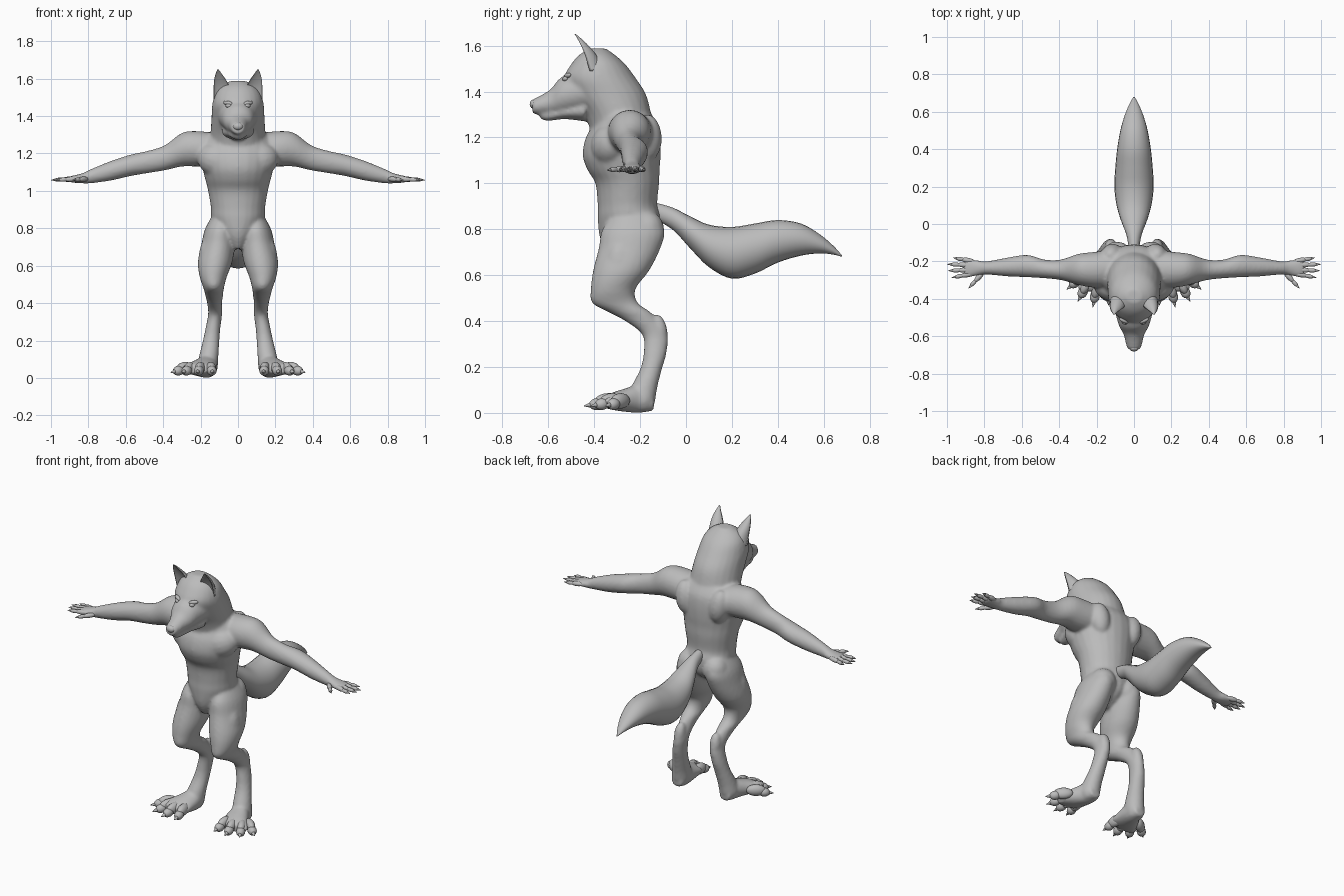
import bpy
import bmesh
import math
from mathutils import Matrix, Vector

default_cube = bpy.data.objects.get("Cube")
if default_cube:
    bpy.data.objects.remove(default_cube)

grey = bpy.data.materials.new("plain_grey")
grey.use_nodes = True
grey.diffuse_color = (.5, .5, .5, 1)
grey.node_tree.nodes["Principled BSDF"].inputs["Base Color"].default_value = grey.diffuse_color


def catmull(a, b, c, d, t):
    """Smooth curve value between b and c."""
    return b + .5 * t * (c - a + t * (2 * a - 5 * b + 4 * c - d + t * (3 * (b - c) + d - a)))


def refine(sections, steps=4):
    """Insert smooth in-between sections."""
    result = []
    last = len(sections) - 1
    for i in range(last):
        near = [sections[max(0, min(last, i + k))] for k in (-1, 0, 1, 2)]
        for step in range(steps):
            result.append([catmull(*values, step / steps) for values in zip(*near)])
    return result + [list(sections[-1])]


def loft(bm, axis, sections, sides=24, dish=None):
    """Skin ellipses along an axis; a section is (position, low, high, low, high)
    with the bounds on the two other axes. A dish value folds the low half inward."""
    first, second = [k for k in range(3) if k != axis]
    rings = []
    for pos, lo_a, hi_a, lo_b, hi_b in refine(sections):
        ring = []
        for k in range(sides):
            angle = math.tau * k / sides
            across, along = math.cos(angle), math.sin(angle)
            if dish is not None and along < 0:
                along *= dish
            point = Vector()
            point[axis] = pos
            point[first] = (lo_a + hi_a + across * (hi_a - lo_a)) / 2
            point[second] = (lo_b + hi_b + along * (hi_b - lo_b)) / 2
            ring.append(bm.verts.new(point))
        rings.append(ring)
    for lower, upper in zip(rings, rings[1:]):
        for k in range(sides):
            n = (k + 1) % sides
            bm.faces.new((lower[k], lower[n], upper[n], upper[k]))
    bm.faces.new(rings[0])
    bm.faces.new(rings[-1])


def aim(start, end):
    """Frame at the midpoint with its z axis from start to end."""
    start, end = Vector(start), Vector(end)
    turn = (end - start).to_track_quat('Z', 'Y').to_matrix().to_4x4()
    return Matrix.Translation((start + end) / 2) @ turn, (end - start).length


def pod(bm, start, end, width, depth=None):
    """Ellipsoid stretched between two points."""
    frame, length = aim(start, end)
    size = Matrix.Diagonal((width, depth or width, length / 2, 1))
    bmesh.ops.create_uvsphere(bm, u_segments=16, v_segments=12, radius=1, matrix=frame @ size)


def claw(bm, start, end, radius):
    frame, length = aim(start, end)
    bmesh.ops.create_cone(bm, segments=10, radius1=radius, radius2=radius * .1,
                          depth=length, cap_ends=True, matrix=frame)


def finish(name, bm):
    bmesh.ops.recalc_face_normals(bm, faces=bm.faces)
    mesh = bpy.data.meshes.new(name)
    bm.to_mesh(mesh)
    mesh.materials.append(grey)
    mesh.shade_smooth()
    obj = bpy.data.objects.new(name, mesh)
    bpy.context.collection.objects.link(obj)
    return obj


def finish_pair(name, bm):
    """Left part plus its mirrored right part."""
    finish("left_" + name, bm)
    bmesh.ops.scale(bm, vec=(-1, 1, 1), verts=bm.verts)
    finish("right_" + name, bm)
    bm.free()


# Left limbs, later mirrored into the body
body = bmesh.new()
arm = [(.12, -.34, -.14, 1.13, 1.31), (.22, -.34, -.15, 1.13, 1.32), (.3, -.325, -.16, 1.13, 1.31),
       (.39, -.3, -.19, 1.11, 1.245), (.48, -.29, -.19, 1.095, 1.215), (.57, -.285, -.165, 1.08, 1.195),
       (.68, -.28, -.18, 1.055, 1.16), (.79, -.27, -.2, 1.04, 1.115), (.83, -.275, -.195, 1.04, 1.095),
       (.89, -.285, -.185, 1.045, 1.08), (.91, -.27, -.2, 1.05, 1.075)]
loft(body, 0, arm)

leg = [(.88, .07, .13, -.3, -.16), (.8, .02, .175, -.365, -.095), (.72, .015, .195, -.38, -.11),
       (.62, .03, .215, -.405, -.16), (.54, .06, .205, -.415, -.22), (.48, .075, .185, -.41, -.21),
       (.44, .08, .175, -.34, -.155), (.4, .085, .165, -.265, -.12), (.34, .085, .16, -.19, -.08),
       (.26, .095, .175, -.185, -.085), (.19, .1, .19, -.2, -.105), (.11, .105, .21, -.24, -.125),
       (.05, .11, .22, -.25, -.135), (.01, .13, .2, -.23, -.15)]
loft(body, 2, leg)

foot = [(-.14, .13, .2, .01, .07), (-.2, .11, .22, 0, .12), (-.27, .11, .26, .005, .105),
        (-.33, .115, .3, .015, .085), (-.36, .14, .29, .025, .07)]
loft(body, 1, foot)

# Muscle masses: chest, buttock, outer thigh, hock, shoulder blade
pod(body, (.02, -.36, 1.13), (.21, -.31, 1.2), .08, .09)
pod(body, (.08, -.17, .72), (.09, -.17, .88), .075)
pod(body, (.15, -.28, .76), (.15, -.3, .52), .06, .07)
pod(body, (.12, -.13, .43), (.125, -.1, .3), .033)
pod(body, (.1, -.16, 1.1), (.13, -.17, 1.3), .06, .06)

copy = bmesh.ops.duplicate(body, geom=body.verts[:] + body.edges[:] + body.faces[:])["geom"]
bmesh.ops.scale(body, vec=(-1, 1, 1), verts=[v for v in copy if isinstance(v, bmesh.types.BMVert)])


def central(axis, rows):
    """Loft symmetric about x = 0, rows are (position, half width, low, high)."""
    loft(body, axis, [(p, -w, w, lo, hi) for p, w, lo, hi in rows])


# Torso
central(2, [(.69, .03, -.34, -.22), (.76, .09, -.375, -.13), (.85, .14, -.385, -.11),
            (.91, .145, -.385, -.125), (1, .16, -.395, -.117), (1.06, .175, -.43, -.115),
            (1.12, .19, -.45, -.11), (1.19, .2, -.44, -.11), (1.25, .19, -.41, -.12),
            (1.3, .16, -.39, -.15)])
# Neck and skull
central(2, [(1.2, .15, -.41, -.12), (1.3, .147, -.44, -.15), (1.39, .142, -.5, -.175),
            (1.46, .138, -.53, -.22), (1.52, .122, -.5, -.265), (1.56, .09, -.465, -.31),
            (1.588, .04, -.42, -.35)])
# Muzzle and lower jaw
central(1, [(-.44, .11, 1.31, 1.5), (-.54, .082, 1.3, 1.465), (-.59, .056, 1.3, 1.41),
            (-.64, .044, 1.3, 1.38), (-.67, .034, 1.305, 1.365)])
central(1, [(-.44, .09, 1.27, 1.37), (-.53, .06, 1.28, 1.34), (-.6, .036, 1.272, 1.32),
            (-.635, .022, 1.28, 1.315)])

body_obj = finish("body", body)
body.free()
remesh = body_obj.modifiers.new("blend", 'REMESH')
remesh.mode = 'VOXEL'
remesh.voxel_size = .009
remesh.use_smooth_shade = True
smooth = body_obj.modifiers.new("soften", 'SMOOTH')
smooth.factor = .5
smooth.iterations = 7

# Tail
tail = bmesh.new()
tail_rows = [(-.15, .025, .85, .92), (-.06, .04, .8, .895), (.02, .07, .715, .855), (.1, .093, .635, .82),
             (.2, .105, .585, .81), (.3, .1, .607, .825), (.4, .09, .655, .84), (.5, .073, .685, .825),
             (.58, .05, .695, .78), (.64, .025, .69, .73), (.68, .003, .68, .686)]
loft(tail, 1, [(p, -w, w, lo, hi) for p, w, lo, hi in tail_rows])
finish("tail", tail)
tail.free()

# Ears with a hollow front
ear = bmesh.new()
loft(ear, 2, [(1.49, .04, .13, -.48, -.36), (1.55, .045, .13, -.49, -.385), (1.59, .062, .128, -.49, -.415),
              (1.625, .086, .12, -.49, -.45), (1.65, .104, .11, -.49, -.48)], dish=-.3)
finish_pair("ear", ear)

# Eyes with brow lids
eye = bmesh.new()
pod(eye, (.036, -.533, 1.452), (.066, -.52, 1.458), .011)
pod(eye, (.03, -.527, 1.464), (.078, -.505, 1.474), .012)
finish_pair("eye", eye)

# Nose
nose = bmesh.new()
pod(nose, (-.027, -.662, 1.345), (.027, -.662, 1.345), .019, .021)
finish("nose", nose)
nose.free()

# Fingers and thumb: root, tip, each with two joints and a claw
fingers = bmesh.new()
hand = [((.86, -.2), (.968, -.18)), ((.87, -.22), (1, -.215)), ((.87, -.245), (.995, -.25)),
        ((.86, -.265), (.975, -.287)), ((.81, -.262), (.885, -.345))]
for root, tip in hand:
    a, d = Vector((*root, 1.064)), Vector((*tip, 1.058))
    b, c = a.lerp(d, .5), a.lerp(d, .8)
    pod(fingers, a.lerp(d, -.1), a.lerp(d, .6), .014)
    pod(fingers, a.lerp(d, .4), a.lerp(d, .88), .011)
    claw(fingers, c, d, .008)
finish_pair("fingers", fingers)

# Toes with claws, fanned outward
toes = bmesh.new()
for root, tip in [((.15, -.28), (.135, -.435)), ((.19, -.28), (.22, -.445)),
                  ((.225, -.27), (.3, -.415)), ((.24, -.25), (.36, -.35))]:
    a, d = Vector((*root, .055)), Vector((*tip, .03))
    pod(toes, a, a.lerp(d, .72) + Vector((0, 0, .012)), .027, .034)
    pod(toes, a.lerp(d, .45), a.lerp(d, .86), .026, .026)
    claw(toes, a.lerp(d, .75), d, .016)
finish_pair("toes", toes)
